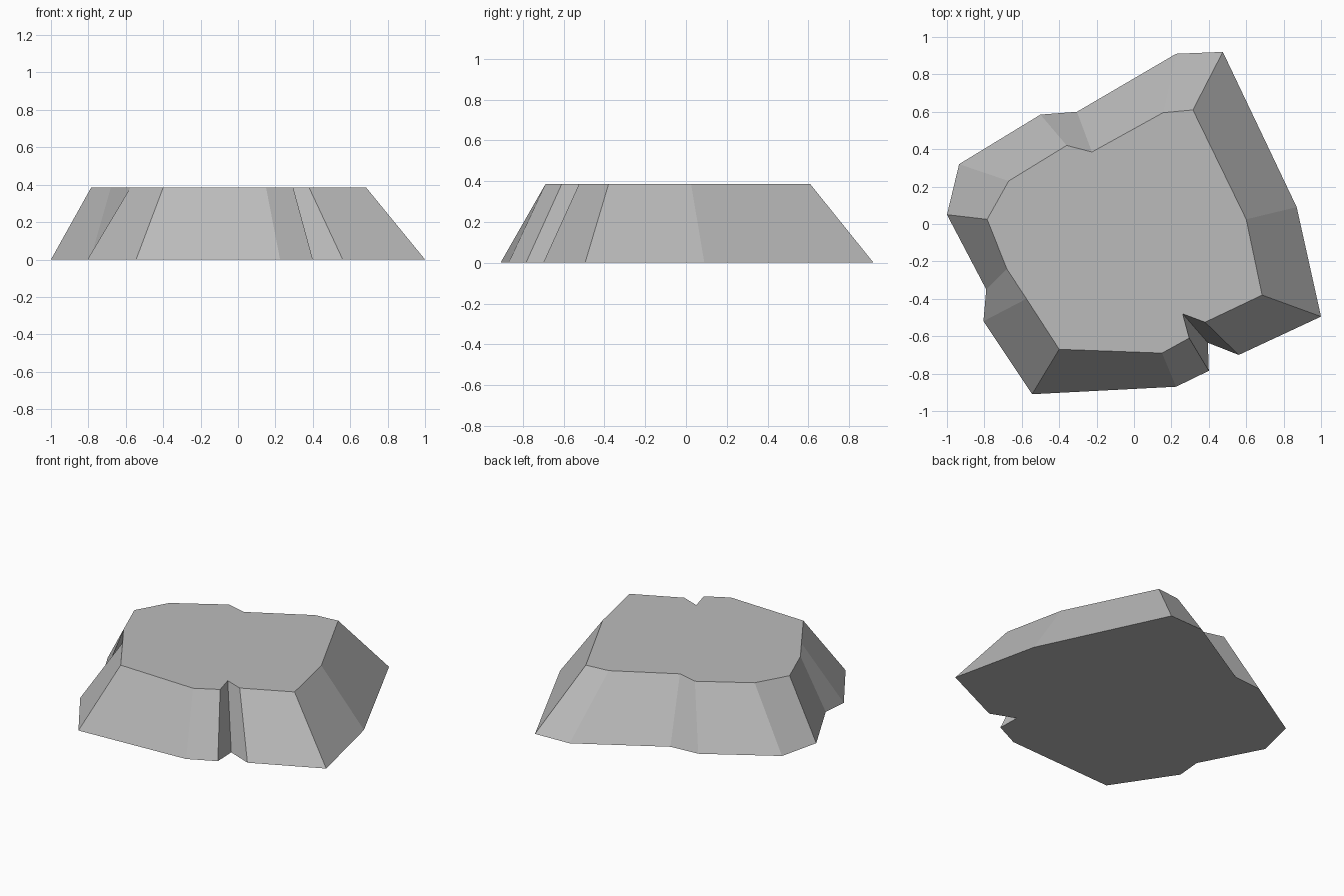
import bpy, bmesh

cube = bpy.data.objects.get("Cube")
if cube:
    bpy.data.objects.remove(cube, do_unlink=True)

HEIGHT = 0.385

# Counter-clockwise outline: (base x, base y, rim x, rim y)
OUTLINE = [
    (-0.545, -0.91, -0.40, -0.67),
    (0.225, -0.87, 0.15, -0.69),
    (0.40, -0.785, 0.295, -0.61),
    (0.395, -0.635, 0.26, -0.48),   # front notch
    (0.56, -0.70, 0.38, -0.525),
    (1.0, -0.495, 0.685, -0.38),
    (0.87, 0.09, 0.60, 0.025),
    (0.475, 0.92, 0.315, 0.61),
    (0.225, 0.91, 0.155, 0.595),
    (-0.305, 0.60, -0.225, 0.385),  # shallow back notch
    (-0.50, 0.585, -0.36, 0.42),
    (-0.935, 0.32, -0.67, 0.23),
    (-1.0, 0.05, -0.785, 0.025),
    (-0.79, -0.35, -0.68, -0.24),   # shallow side notch
    (-0.805, -0.52, -0.575, -0.40),
]


def make_material(name, color):
    mat = bpy.data.materials.new(name)
    mat.use_nodes = True
    mat.diffuse_color = color
    mat.node_tree.nodes["Principled BSDF"].inputs["Base Color"].default_value = color
    return mat


# Flat-topped rock with sloping sides lofted between the two outlines
bm = bmesh.new()
base = [bm.verts.new((p[0], p[1], 0)) for p in OUTLINE]
rim = [bm.verts.new((p[2], p[3], HEIGHT)) for p in OUTLINE]
bm.faces.new(rim)
bm.faces.new(base[::-1])
for i in range(len(OUTLINE)):
    j = (i + 1) % len(OUTLINE)
    bm.faces.new((base[i], base[j], rim[j], rim[i]))

mesh = bpy.data.meshes.new("flat_rock")
bm.to_mesh(mesh)
bm.free()
mesh.materials.append(make_material("stone grey", (0.5, 0.5, 0.5, 1)))
rock = bpy.data.objects.new("flat_rock", mesh)
bpy.context.collection.objects.link(rock)
